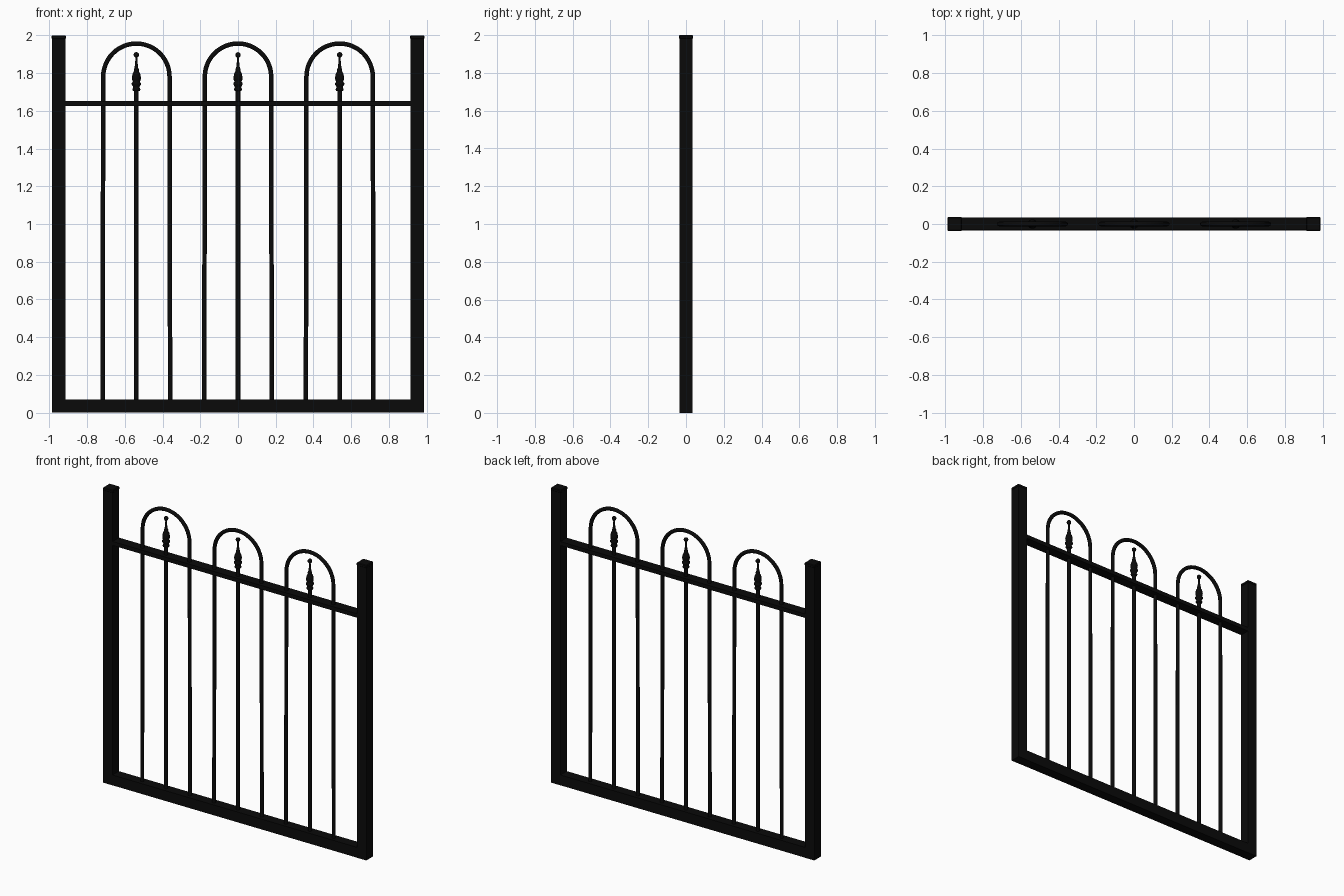
import bpy, bmesh, math
from mathutils import Vector

cube = bpy.data.objects.get("Cube")
if cube:
    bpy.data.objects.remove(cube, do_unlink=True)

black = bpy.data.materials.new("black_iron")
black.use_nodes = True
colour = (0.003, 0.003, 0.003, 1)
black.diffuse_color = colour
black.node_tree.nodes["Principled BSDF"].inputs["Base Color"].default_value = colour


def add_object(name, data, location=(0, 0, 0)):
    ob = bpy.data.objects.new(name, data)
    bpy.context.collection.objects.link(ob)
    ob.location = location
    if not data.materials:
        data.materials.append(black)
    return ob


def box(name, low, high, bevel=0):
    low, high = Vector(low), Vector(high)
    bm = bmesh.new()
    bmesh.ops.create_cube(bm, size=1)
    for v in bm.verts:
        v.co = (low + high) / 2 + v.co * (high - low)
    if bevel:
        bmesh.ops.bevel(bm, geom=bm.edges[:], offset=bevel, segments=1, affect='EDGES')
    mesh = bpy.data.meshes.new(name)
    bm.to_mesh(mesh)
    bm.free()
    return add_object(name, mesh)


def rod(name, points, x):
    # Round bar swept along a path in the xz plane
    curve = bpy.data.curves.new(name, 'CURVE')
    curve.dimensions = '3D'
    curve.bevel_depth = 0.0125
    curve.bevel_resolution = 3
    curve.use_fill_caps = True
    spline = curve.splines.new('POLY')
    spline.points.add(len(points) - 1)
    for p, (px, pz) in zip(spline.points, points):
        p.co = (px, 0, pz, 1)
    spline.use_smooth = True
    ob = add_object(name, curve, (x, 0, 0))
    bpy.ops.object.select_all(action='DESELECT')
    ob.select_set(True)
    bpy.context.view_layer.objects.active = ob
    bpy.ops.object.convert(target='MESH')


def lathe(name, profile):
    bm = bmesh.new()
    verts = [bm.verts.new((r, 0, z)) for r, z in profile]
    edges = [bm.edges.new(pair) for pair in zip(verts, verts[1:])]
    bmesh.ops.spin(bm, geom=verts + edges, cent=(0, 0, 0), axis=(0, 0, 1),
                   angle=math.tau, steps=16)
    bmesh.ops.remove_doubles(bm, verts=bm.verts, dist=0.0001)
    bmesh.ops.recalc_face_normals(bm, faces=bm.faces)
    for f in bm.faces:
        f.smooth = True
    mesh = bpy.data.meshes.new(name)
    bm.to_mesh(mesh)
    bm.free()
    return mesh


# Posts with slightly wider caps
for side, s in (("right", -1), ("left", 1)):
    x = s * 0.951
    box(side + "_post", (x - 0.035, -0.035, 0), (x + 0.035, 0.035, 1.985))
    box(side + "_post_cap", (x - 0.038, -0.037, 1.98), (x + 0.038, 0.037, 2), 0.004)

# Horizontal rails
box("bottom_rail", (-0.92, -0.034, 0), (0.92, 0.034, 0.07))
box("top_rail", (-0.92, -0.033, 1.625), (0.92, 0.035, 1.652))

# Hoops, centre bars and finials
steps = 24
arch = [(-0.176 * math.cos(math.pi * i / steps), 1.781 + 0.176 * math.sin(math.pi * i / steps))
        for i in range(steps + 1)]
hoop_path = [(-0.179, 0.05)] + arch + [(0.179, 0.05)]
ball = [(0.0145 * math.sin(a), 1.897 - 0.0145 * math.cos(a))
        for a in [math.pi * (0.15 + 0.85 * i / 8) for i in range(9)]]
finial = lathe("finial", [
    (0, 1.705), (0.018, 1.706), (0.022, 1.714), (0.017, 1.724), (0.018, 1.73),
    (0.025, 1.74), (0.025, 1.747), (0.018, 1.754), (0.023, 1.765), (0.024, 1.778),
    (0.02, 1.797), (0.013, 1.812), (0.014, 1.82), (0.01, 1.828), (0.007, 1.85),
    (0.005, 1.88)] + ball)
for label, x in (("right", -0.539), ("middle", 0), ("left", 0.539)):
    rod(label + "_hoop", hoop_path, x)
    rod(label + "_bar", [(0, 0.05), (0, 1.71)], x)
    add_object(label + "_finial", finial, (x, 0, 0))
